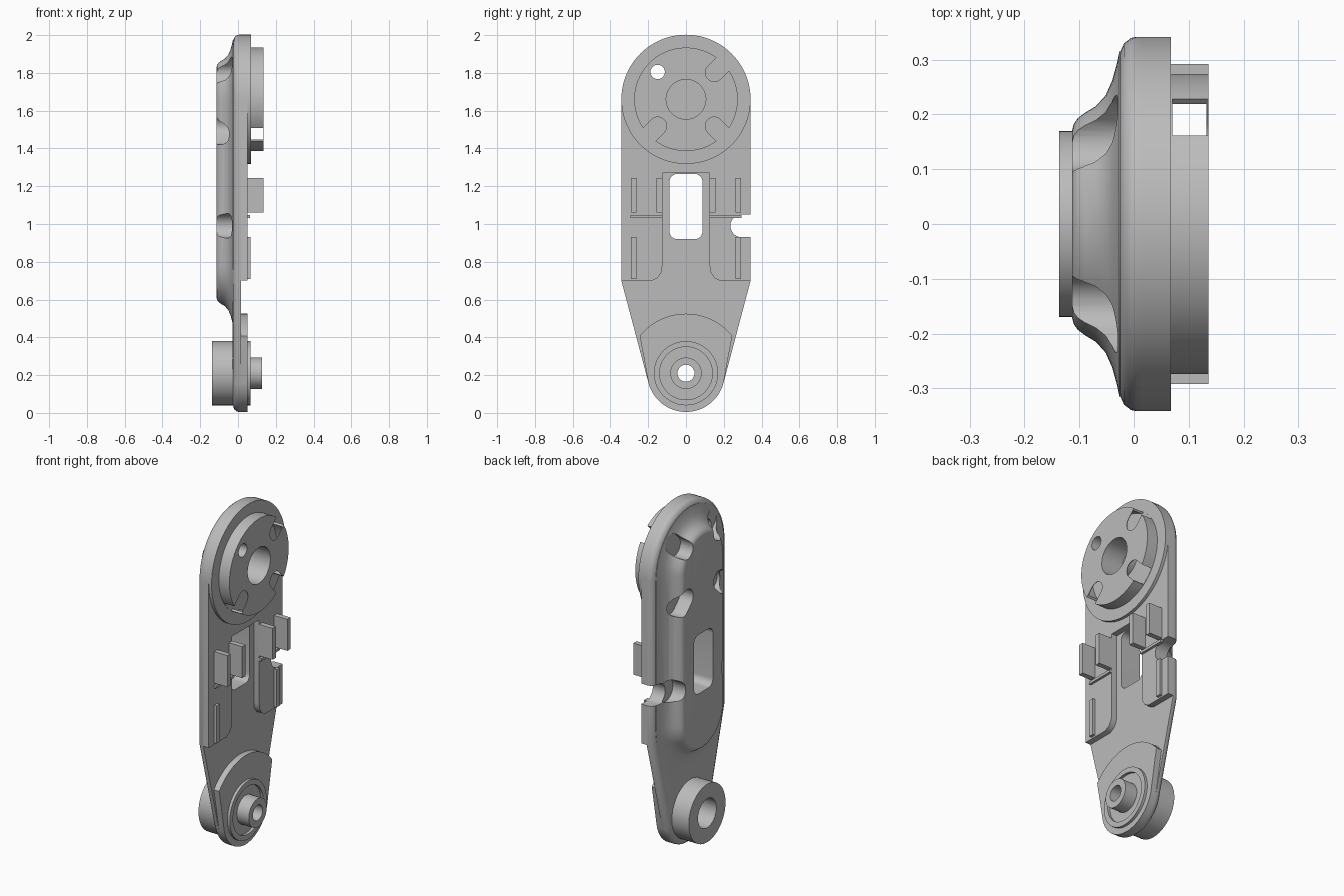
import bpy
import bmesh
from math import cos, sin, radians

if "Cube" in bpy.data.objects:
    bpy.data.objects.remove(bpy.data.objects["Cube"], do_unlink=True)

grey = bpy.data.materials.new("plain grey")
grey.use_nodes = True
COLOUR = (0.5, 0.5, 0.5, 1)
grey.diffuse_color = COLOUR
grey.node_tree.nodes["Principled BSDF"].inputs["Base Color"].default_value = COLOUR

TOP, HIP, FOOT = 1.66, 0.70, 0.21      # heights of head centre, taper start, foot centre
WIDE = 0.342                           # half width of the arm


def arc(y, z, r, a0, a1, n=24):
    return [(y + r * cos(radians(a0 + (a1 - a0) * i / n)),
             z + r * sin(radians(a0 + (a1 - a0) * i / n))) for i in range(n + 1)]


def circle(y, z, r, n=48):
    return arc(y, z, r, 0, 360, n)[:-1]


def capsule(y0, z0, y1, z1, r, angle):
    """Round-ended slot; angle is the direction from first to second end."""
    return arc(y1, z1, r, angle - 90, angle + 90, 16) + arc(y0, z0, r, angle + 90, angle + 270, 16)


def box(y, z, w, h):
    return [(y - w, z - h), (y + w, z - h), (y + w, z + h), (y - w, z + h)]


def loft(name, rings):
    """Skin a stack of (x, outline) rings and cap both ends."""
    bm = bmesh.new()
    loops = [[bm.verts.new((x, y, z)) for y, z in pts] for x, pts in rings]
    n = len(loops[0])
    for a, b in zip(loops, loops[1:]):
        for i in range(n):
            bm.faces.new((a[i], a[(i + 1) % n], b[(i + 1) % n], b[i]))
    bm.faces.new(loops[0])
    bm.faces.new(loops[-1])
    bmesh.ops.recalc_face_normals(bm, faces=bm.faces)
    mesh = bpy.data.meshes.new(name)
    bm.to_mesh(mesh)
    bm.free()
    mesh.materials.append(grey)
    obj = bpy.data.objects.new(name, mesh)
    bpy.context.collection.objects.link(obj)
    return obj


def prism(name, pts, x0, x1):
    return loft(name, [(x0, pts), (x1, pts)])


def cut(obj, shapes):
    """Subtract prisms given as (outline, x0, x1)."""
    tools = []
    for pts, x0, x1 in shapes:
        tool = prism("cutter", pts, x0, x1)
        tool.hide_render = True
        mod = obj.modifiers.new("cut", "BOOLEAN")
        mod.operation, mod.solver, mod.object = "DIFFERENCE", "EXACT", tool
        tools.append(tool)
    bpy.context.view_layer.update()
    result = obj.evaluated_get(bpy.context.evaluated_depsgraph_get())
    mesh = bpy.data.meshes.new_from_object(result)
    obj.modifiers.clear()
    obj.data = mesh
    for tool in tools:
        bpy.data.objects.remove(tool, do_unlink=True)
    return obj


def tube(name, y, z, r, hole, x0, x1):
    return cut(prism(name, circle(y, z, r), x0, x1), [(circle(y, z, hole), x0 - 0.1, x1 + 0.1)])


def arm_outline(d):
    return (arc(0, TOP, WIDE - d, 0, 180, 48) + [(d - WIDE, HIP)]
            + arc(0, FOOT, 0.205 - d, -165, -15, 32) + [(WIDE - d, HIP)])


def hump_outline(r):
    return arc(0, TOP, r, 0, 180, 32) + arc(0, 0.78, r, 180, 360, 32)


# Openings that pass through the whole arm
window = (arc(0.047, 1.225, 0.04, 0, 90, 8) + arc(-0.047, 1.225, 0.04, 90, 180, 8)
          + arc(-0.047, 0.96, 0.04, 180, 270, 8) + arc(0.047, 0.96, 0.04, 270, 360, 8))
side_notch = capsule(0.295, 0.99, 0.5, 0.99, 0.06, 0)
through = [(pts, -0.3, 0.3) for pts in
           (window, side_notch, circle(-0.15, 1.805, 0.038), circle(0, FOOT, 0.045))]
head_bore = [(circle(0, TOP, 0.105), 0.0, 0.3)]

# Base plate with a rounded back edge
cut(loft("base_plate", [(x, arm_outline(d)) for x, d in
                        ((-0.028, 0.05), (-0.026, 0.03), (-0.018, 0.012),
                         (-0.005, 0.002), (0.005, 0), (0.015, 0))]),
    through + head_bore + [(circle(0, FOOT, 0.085), -0.1, 0.0)])

# Raised front slab, open in the middle as a channel
half = [(0.18, HIP), (0.15, 0.715), (0.13, 0.745), (0.125, 0.78), (0.125, 1.27)]
slab = (arc(0, TOP, WIDE, 0, 180, 48) + [(-WIDE, HIP)] + [(-y, z) for y, z in half]
        + half[::-1] + [(WIDE, HIP)])
cut(prism("raised_slab", slab, 0.01, 0.05), through + head_bore)

# Flared hump on the back, with screw pockets
pockets = []
for sy in (-1, 1):
    pockets.append((capsule(sy * 0.15, 1.80, sy * 0.18, 1.83, 0.055, 90 - sy * 45), -0.3, -0.03))
    pockets.append((capsule(sy * 0.15, 1.515, sy * 0.19, 1.475, 0.055, sy * 45 - 90 if sy > 0 else 225), -0.3, -0.03))
    pockets.append((circle(sy * 0.23, 0.99, 0.065), -0.3, -0.03))
cut(loft("back_hump", [(x, hump_outline(r)) for x, r in
                       ((-0.113, 0.172), (-0.110, 0.183), (-0.103, 0.193), (-0.090, 0.203),
                        (-0.070, 0.215), (-0.052, 0.235), (-0.040, 0.262),
                        (-0.031, 0.295), (-0.027, 0.315), (-0.015, 0.315))]),
    through + pockets)

# Head: flat ring, then a hollow drum with three radial slots
cut(prism("head_ring", circle(0, TOP, WIDE, 96), 0.045, 0.068), through + head_bore)
slots = [(capsule(sy * 0.15, TOP + sz * 0.142, sy * 0.3, TOP + sz * 0.292, 0.048, a), 0.07, 0.3)
         for sy, sz, a in ((1, 1, 45), (1, -1, -45), (-1, -1, 225))]
cut(prism("drum", circle(0, TOP, 0.274, 96), 0.06, 0.136),
    [(circle(0, TOP, 0.262, 96), 0.0, 0.132)] + slots + through[2:3]
    + [(circle(0, TOP, 0.105), 0.0, 0.3)])
tube("drum_hub", 0, TOP, 0.113, 0.105, 0.06, 0.135)
tube("drum_screw_tube", -0.15, 1.805, 0.045, 0.038, 0.06, 0.135)

# Ribs and clips, mirrored on both sides of the channel
for side, s in (("left", 1), ("right", -1)):
    prism(side + "_low_rib", box(s * 0.277, 0.82, 0.015, 0.11), 0.045, 0.066)
    prism(side + "_cross_rib", box(s * 0.21, 1.04, 0.085, 0.008), 0.045, 0.064)
    for part, y in (("outer", 0.277), ("inner", 0.14)):
        prism(f"{side}_{part}_clip", box(s * y, 1.152, 0.015, 0.092), 0.012, 0.136)

# Foot: fan plate, raised collar, front spigot and back boss
fan = arc(0, FOOT, 0.315, 39, 141, 32) + arc(0, FOOT, 0.205, -165, -15, 32)
cut(prism("foot_fan", fan, 0.01, 0.05), through[3:])
tube("foot_collar", 0, FOOT, 0.17, 0.14, 0.045, 0.066)
tube("foot_spigot", 0, FOOT, 0.083, 0.045, 0.045, 0.128)
tube("foot_boss", 0, FOOT, 0.17, 0.085, -0.137, -0.02)

# Smooth curved walls, keep hard edges
bpy.ops.object.select_all(action="DESELECT")
for obj in bpy.data.objects:
    if obj.type == "MESH" and grey.name in obj.data.materials:
        obj.select_set(True)
        bpy.context.view_layer.objects.active = obj
bpy.ops.object.shade_smooth_by_angle(angle=radians(35))
